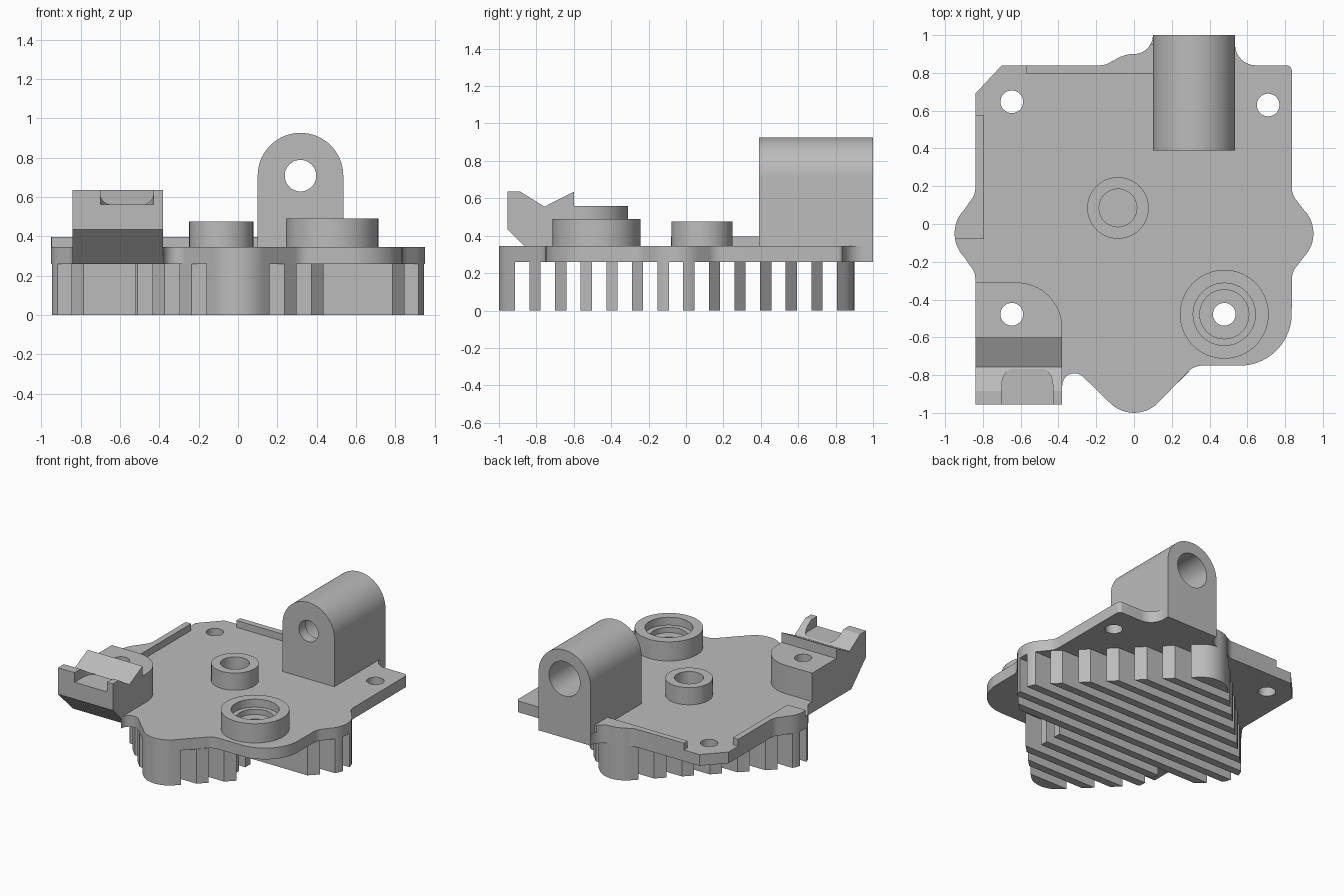
import bpy, bmesh, math
from mathutils import Vector

if "Cube" in bpy.data.objects:
    bpy.data.objects.remove(bpy.data.objects["Cube"])

metal = bpy.data.materials.new("grey metal")
metal.diffuse_color = (0.50, 0.50, 0.50, 1)
metal.use_nodes = True
metal.node_tree.nodes["Principled BSDF"].inputs["Base Color"].default_value = metal.diffuse_color


def arc(cx, cy, r, a0, a1, n=12):
    """Points on an arc, angles in degrees."""
    return [(cx + r * math.cos(math.radians(a0 + (a1 - a0) * i / n)),
             cy + r * math.sin(math.radians(a0 + (a1 - a0) * i / n))) for i in range(n + 1)]


def prism(name, pts, lo, hi, axis="z"):
    """Extrude a 2D outline along an axis: z (x,y), y (x,z) or x (y,z)."""
    place = {"z": lambda p, t: (p[0], p[1], t),
             "y": lambda p, t: (p[0], t, p[1]),
             "x": lambda p, t: (t, p[0], p[1])}[axis]
    bm = bmesh.new()
    face = bm.faces.new([bm.verts.new(place(p, lo)) for p in pts])
    out = bmesh.ops.extrude_face_region(bm, geom=[face])
    shift = Vector(place((0, 0), hi - lo))
    bmesh.ops.translate(bm, vec=shift,
                        verts=[v for v in out["geom"] if isinstance(v, bmesh.types.BMVert)])
    bmesh.ops.recalc_face_normals(bm, faces=bm.faces)
    me = bpy.data.meshes.new(name)
    bm.to_mesh(me)
    bm.free()
    ob = bpy.data.objects.new(name, me)
    bpy.context.collection.objects.link(ob)
    me.materials.append(metal)
    return ob


def circle(cx, cy, r, n=48):
    return arc(cx, cy, r, 0, 360, n)[:-1]


def rect(x0, x1, y0, y1):
    return [(x0, y0), (x1, y0), (x1, y1), (x0, y1)]


def combine(ob, tools, op="DIFFERENCE"):
    """Apply a boolean with each tool, then remove the tool."""
    bpy.context.view_layer.objects.active = ob
    for tool in tools:
        tool.hide_render = True
        mod = ob.modifiers.new("cut", "BOOLEAN")
        mod.operation, mod.object, mod.solver = op, tool, "EXACT"
        bpy.ops.object.modifier_apply(modifier=mod.name)
        bpy.data.objects.remove(tool)


def hole(x, y, r, lo=-0.1, hi=1.2):
    return prism("cutter", circle(x, y, r), lo, hi)


BASE, TOP = 0.26, 0.345
SCREWS = [(-0.647, 0.647), (0.71, 0.63), (-0.647, -0.478), (0.478, -0.478)]

# Plate outline, counter-clockwise from the front tip
outline = (arc(0, -0.82, 0.18, 225, 315)
           + arc(0.36, -0.85, 0.10, 135, 90, 6)
           + arc(0.56, -0.475, 0.275, 270, 360, 18)
           + arc(0.936, -0.29, 0.10, 180, 135, 6)
           + arc(0.77, -0.05, 0.18, -45, 45)
           + arc(0.936, 0.19, 0.10, 225, 180, 6)
           + arc(0.806, 0.81, 0.03, 0, 90, 5)
           + arc(0.645, 0.95, 0.11, 270, 180, 10)
           + [(0.535, 0.99), (0.10, 0.99)]
           + arc(0.0, 1.0, 0.10, -5, -90, 10)
           + arc(0.0, 0.72, 0.18, 95, 130, 6)
           + arc(-0.18, 0.94, 0.10, -45, -90, 6)
           + [(-0.70, 0.84), (-0.84, 0.69)]
           + arc(-0.94, 0.19, 0.10, 0, -45, 6)
           + arc(-0.77, -0.05, 0.18, 135, 225)
           + arc(-0.94, -0.29, 0.10, 45, 0, 6)
           + [(-0.84, -0.78), (-0.38, -0.78), (-0.38, -0.84)]
           + arc(-0.315, -0.855, 0.065, 180, 45, 10))

# Base plate
plate = prism("base_plate", outline, BASE, TOP)
combine(plate, [hole(x, y, 0.06) for x, y in SCREWS])
combine(plate, [prism("cutter", [(-0.80, 0.2), (-0.74, 0.2), (-0.94, 0.4)], -0.5, -0.49, "x")])

# Raised rims along the left and back edges
for name, box in (("left_rim", rect(-1, -0.795, -0.08, 0.575)),
                  ("back_rim", rect(-0.57, 0.101, 0.795, 0.95))):
    rim = prism(name, outline, TOP - 0.002, 0.397)
    combine(rim, [prism("cutter", box, 0.2, 0.6)], "INTERSECT")

# Cooling fins: slices of a rounded diamond, relieved around the front screws
diamond = (arc(0, -0.82, 0.18, 225, 315) + arc(0.77, -0.05, 0.18, -45, 45)
           + arc(0, 0.72, 0.18, 45, 135) + arc(-0.77, -0.05, 0.18, 135, 225))
for i in range(14):
    y0 = -0.974 + 0.137 * i
    y1 = y0 + 0.06
    if i == 0:
        y0 = -1.05
    if i == 13:
        y1 = 0.95
    fin = prism(f"fin_{i + 1}", diamond, 0, BASE + 0.002)
    combine(fin, [prism("cutter", rect(-1.2, 1.2, y0, y1), -0.1, 0.5)], "INTERSECT")
    if i in (3, 4):
        combine(fin, [prism("cutter", rect(0.36, 1, -0.62, -0.33), -0.1, 0.5),
                      prism("cutter", rect(-1, -0.52, -0.62, -0.33), -0.1, 0.5)])

# Clip block: side profile trimmed by its rounded footprint
clip = prism("clip_block", [(-0.955, 0.435), (-0.78, BASE), (-0.31, BASE), (-0.31, 0.56),
                            (-0.60, 0.56), (-0.60, 0.635), (-0.757, 0.555),
                            (-0.885, 0.635), (-0.955, 0.635)], -0.84, -0.38, "x")
foot = [(-0.9, -1), (-0.38, -1)] + arc(-0.62, -0.55, 0.24, 0, 90, 16) + [(-0.9, -0.31)]
combine(clip, [prism("cutter", foot, 0.1, 0.8)], "INTERSECT")
pocket = [(-0.70, -1.0), (-0.43, -1.0)] + arc(-0.53, -0.85, 0.10, 0, 90) + arc(-0.60, -0.85, 0.10, 90, 180)
combine(clip, [hole(-0.647, -0.478, 0.06), prism("cutter", pocket, 0.562, 0.8)])

# Hinge lug with a stepped bore
lug = prism("hinge_lug", [(0.10, BASE), (0.535, BASE)] + arc(0.3175, 0.708, 0.2175, 0, 180, 40),
            0.39, 1.0, "y")
combine(lug, [prism("cutter", circle(0.3175, 0.708, 0.08), 0.3, 1.1, "y"),
              prism("cutter", circle(0.3175, 0.708, 0.13), 0.47, 1.1, "y")])

# Round bosses
centre = prism("centre_boss", circle(-0.085, 0.085, 0.163), TOP - 0.002, 0.475)
combine(centre, [hole(-0.085, 0.085, 0.10, 0.2)])
screw = prism("screw_boss", circle(0.478, -0.478, 0.235, 64), TOP - 0.002, 0.49)
combine(screw, [hole(0.478, -0.478, 0.165, 0.43), hole(0.478, -0.478, 0.13, 0.39),
                hole(0.478, -0.478, 0.06)])

# Smooth the curved walls and keep the edges crisp
for ob in bpy.data.objects:
    ob.select_set(True)
bpy.context.view_layer.objects.active = plate
bpy.ops.object.shade_smooth_by_angle(angle=math.radians(25))
